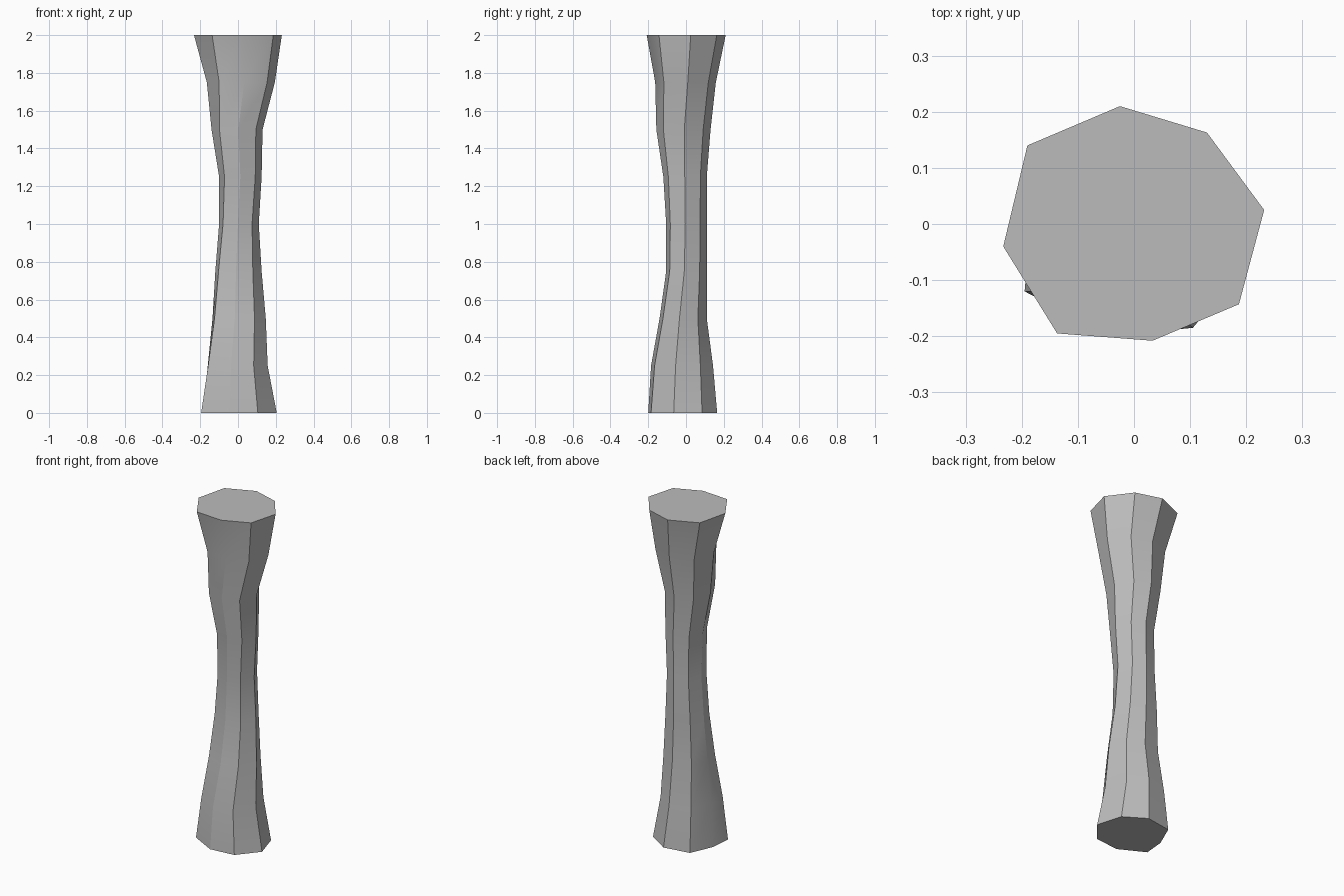
import bpy, bmesh, math
from mathutils import Vector

cube = bpy.data.objects.get("Cube")
if cube:
    bpy.data.objects.remove(cube, do_unlink=True)

# Plain grey stone
stone = bpy.data.materials.new("grey_stone")
stone.use_nodes = True
grey = (0.5, 0.5, 0.5, 1)
stone.diffuse_color = grey
stone.node_tree.nodes["Principled BSDF"].inputs["Base Color"].default_value = grey

# Octagonal end outlines, matching corners in order (the column twists between them)
bottom = [(-.195, -.12), (-.045, -.2), (.105, -.185), (.205, -.065),
          (.16, .085), (.034, .165), (-.124, .14), (-.184, .003)]
top = [(-.137, -.195), (.033, -.208), (.187, -.143), (.232, .025),
       (.13, .163), (-.025, .21), (-.19, .14), (-.233, -.04)]

# Extents of evenly spaced levels from floor to top: min x, max x, min y, max y
levels = [(-.195, .205, -.2, .165), (-.16, .157, -.185, .143),
          (-.135, .147, -.14, .11), (-.12, .125, -.105, .11),
          (-.1, .11, -.105, .11), (-.1, .125, -.12, .11),
          (-.14, .13, -.157, .13), (-.165, .195, -.163, .158),
          (-.233, .232, -.208, .21)]


def fit(values, low, high):
    a, b = min(values), max(values)
    return [low + (v - a) / (b - a) * (high - low) for v in values]


# Column: blend the outlines and fit each ring to its level
bm = bmesh.new()
rings = []
for i, (x0, x1, y0, y1) in enumerate(levels):
    t = i / (len(levels) - 1)
    pts = [Vector(a).lerp(Vector(b), t) for a, b in zip(bottom, top)]
    xs = fit([p.x for p in pts], x0, x1)
    ys = fit([p.y for p in pts], y0, y1)
    rings.append([bm.verts.new((x, y, 2 * t)) for x, y in zip(xs, ys)])

for lower, upper in zip(rings, rings[1:]):
    for k in range(len(lower)):
        n = (k + 1) % len(lower)
        bm.faces.new((lower[k], lower[n], upper[n], upper[k]))
bm.faces.new(rings[-1])
bm.faces.new(rings[0][::-1])
bmesh.ops.recalc_face_normals(bm, faces=bm.faces)

mesh = bpy.data.meshes.new("column")
bm.to_mesh(mesh)
bm.free()
mesh.materials.append(stone)
column = bpy.data.objects.new("column", mesh)
bpy.context.collection.objects.link(column)

# Soft along the length, crisp at the eight corners
bpy.ops.object.select_all(action='DESELECT')
column.select_set(True)
bpy.context.view_layer.objects.active = column
bpy.ops.object.shade_smooth_by_angle(angle=math.radians(30))
